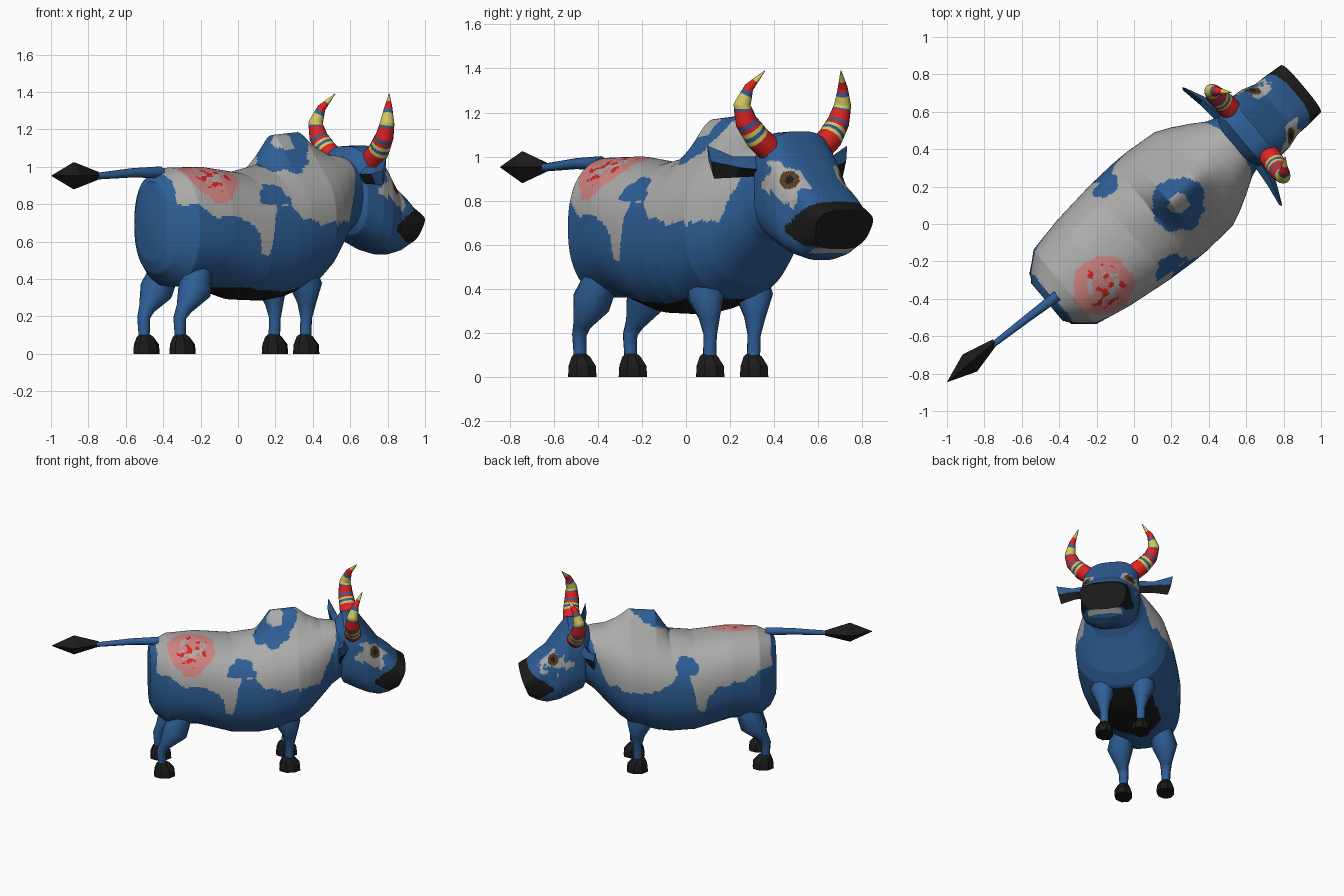
import bpy, bmesh, math
from mathutils import Vector, noise

if "Cube" in bpy.data.objects:
    bpy.data.objects.remove(bpy.data.objects["Cube"])

# The animal stands along a line turned 40 degrees; parts use (along, side, up)
CA, SA, T0 = math.cos(math.radians(40)), math.sin(math.radians(40)), -0.02

def world(p):
    s, t, z = p[0], p[1] + T0, p[2]
    return Vector((s * CA - t * SA, s * SA + t * CA, z))

NAMES = [("blue hide", (0.028, 0.115, 0.31)), ("grey white", (0.41, 0.41, 0.405)),
         ("black", (0.011, 0.011, 0.011)), ("red", (0.72, 0.018, 0.018)),
         ("yellow", (0.66, 0.58, 0.11)), ("pink", (0.62, 0.23, 0.22)),
         ("brown", (0.09, 0.045, 0.015))]
MATS = []
for n, c in NAMES:
    m = bpy.data.materials.new(n)
    m.diffuse_color = (*c, 1)
    m.use_nodes = True
    m.node_tree.nodes["Principled BSDF"].inputs["Base Color"].default_value = m.diffuse_color
    MATS.append(m)
BLUE, WHITE, BLACK, RED, YELLOW, PINK, BROWN = range(7)

def wobble(p, f):
    return noise.noise(Vector(p) * f)

def interp(rows, x):
    for a, b in zip(rows, rows[1:]):
        if x <= b[0]:
            k = max(0, (x - a[0]) / (b[0] - a[0]))
            return [u + (v - u) * k for u, v in zip(a, b)]
    return list(rows[-1])

def loft(name, rings, rule, angle=40):
    """Skin rings of local points, colour each face by rule(centre, fraction along)."""
    bm = bmesh.new()
    vs = [[bm.verts.new(world(p)) for p in r] for r in rings]
    n = len(rings[0])

    def face(verts, pts, f):
        centre = sum((Vector(p) for p in pts), Vector()) / len(pts)
        bm.faces.new(verts).material_index = rule(centre, f)
    for i in range(len(rings) - 1):
        for j in range(n):
            k = (j + 1) % n
            face((vs[i][j], vs[i][k], vs[i + 1][k], vs[i + 1][j]),
                 (rings[i][j], rings[i][k], rings[i + 1][k], rings[i + 1][j]), (i + .5) / (len(rings) - 1))
    face(vs[0][::-1], rings[0], 0)
    face(vs[-1], rings[-1], 1)
    bmesh.ops.recalc_face_normals(bm, faces=bm.faces)
    me = bpy.data.meshes.new(name)
    bm.to_mesh(me)
    bm.free()
    for m in MATS:
        me.materials.append(m)
    ob = bpy.data.objects.new(name, me)
    bpy.context.collection.objects.link(ob)
    bpy.ops.object.select_all(action='DESELECT')
    ob.select_set(True)
    bpy.context.view_layer.objects.active = ob
    bpy.ops.object.shade_smooth_by_angle(angle=math.radians(angle))
    return ob

def tube(name, path, sides, rule, steps=1, angle=60):
    """Round tube along (along, side, up, radius) points."""
    pts = []
    for a, b in zip(path, path[1:]):
        pts += [[u + (v - u) * i / steps for u, v in zip(a, b)] for i in range(steps)]
    pts.append(list(path[-1]))
    rings = []
    for i, p in enumerate(pts):
        lo, hi = max(i - steps // 2 - 1, 0), min(i + steps // 2 + 1, len(pts) - 1)
        d = (Vector(pts[hi][:3]) - Vector(pts[lo][:3])).normalized()
        a = d.cross(Vector((0, 1, 0))).normalized()
        b = d.cross(a)
        rings.append([Vector(p[:3]) + p[3] * (a * math.cos(w) + b * math.sin(w))
                      for w in (2 * math.pi * j / sides for j in range(sides))])
    return loft(name, rings, rule, angle)

def oval(s, zb, zt, hw, n, count):
    out = []
    for j in range(count):
        a = 2 * math.pi * j / count
        c, d = math.cos(a), math.sin(a)
        out.append(Vector((s, hw * math.copysign(abs(c) ** (2 / n), c),
                           (zb + zt) / 2 + (zt - zb) / 2 * math.copysign(abs(d) ** (2 / n), d))))
    return out

# Body: along, bottom, top, half width, hump height
BODY = [(-.625, .5, .92, .13, 0), (-.59, .43, .96, .18, 0), (-.5, .36, .995, .26, 0),
        (-.3, .36, 1.0, .30, 0), (-.05, .29, .97, .33, 0), (.12, .285, .98, .34, .03),
        (.22, .30, 1.0, .34, .17), (.4, .36, 1.03, .325, .155), (.48, .42, 1.04, .29, .08),
        (.57, .52, 1.05, .24, .02), (.65, .61, 1.06, .19, 0), (.74, .68, 1.04, .16, 0)]
# Lower edge of the pale saddle
EDGE = [(-.65, .81), (-.5, .8), (-.42, .74), (-.2, .71), (-.13, .65), (-.11, .53), (-.06, .53),
        (-.03, .70), (0, .79), (.09, .80), (.14, .73), (.3, .69), (.55, .71), (.62, .84), (.68, 1.03), (.7, 2)]

def body_paint(p, f):
    s, t, z = p
    w = wobble(p, 11) + .6 * wobble(p, 27)
    if z < .355 and abs(t) < .2 and -.29 < s < .38:
        return BLACK
    if s < -.585 + .012 * w or z < interp(EDGE, s)[1] + .025 * w:
        return BLUE
    ring = math.hypot((s - .25) / 1.05, t + .05) + .022 * w
    if z > .9 and .05 < ring < .14:
        return BLUE
    if z > .8 and (math.hypot(s / .1, (t + .28) / .06) < 1 + .3 * w
                   or math.hypot((s - .01) / .08, (t - .28) / .06) < 1 + .3 * w):
        return BLUE
    d = math.hypot((s + .335) / .17, (t + .13) / .155) + .12 * w
    if d < 1 and z > .80:
        v = wobble(p + Vector((3, 1, 2)), 24)
        if v > .2 and d < .72:
            return RED
        if d > .6 or d < .35 or v < -.15:
            return PINK
    return WHITE

rings = []
for i in range(221):
    s, zb, zt, hw, hump = interp(BODY, -.625 + 1.365 * i / 220)
    r = oval(s, zb, zt, hw, 2.3, 180)
    for p in r:
        if p.z > (zb + zt) / 2:
            p.z += hump * math.exp(-(p.y / .13) ** 2)
    rings.append(r)
loft("body", rings, body_paint)

# Head: along, bottom, top, half width
HEAD = [(.68, .74, 1.05, .13), (.73, .63, 1.11, .19), (.83, .58, 1.115, .205), (.9, .55, 1.02, .2),
        (.98, .53, .91, .175), (1.07, .545, .80, .165), (1.13, .58, .755, .16)]

def head_paint(p, f):
    s, t, z = p
    w = wobble(p, 14) + .5 * wobble(p, 33)
    if s > .94 and abs(z - .67) < .015 + (s - .94) * .65 and z > .592 or f == 1:
        return BLACK
    if s > 1.0 and .562 < z < .585 and abs(t) < .12:
        return WHITE
    eye = (p - Vector((.945, math.copysign(.16, t), .895))).length
    if eye < .02:
        return BLACK
    if eye < .045:
        return BROWN
    if abs(t) > .1 and math.hypot((s - .915) / .12, (z - .88) / .09) < .85 + .8 * w and z < .98:
        return WHITE
    return BLUE

rings = []
for i in range(101):
    s, zb, zt, hw = interp(HEAD, .68 + .45 * i / 100)
    r = oval(s, zb, zt, hw, 3.0, 120)
    k = max(0, s - .98)
    for p in r:
        p.y *= 1 + k * (p.z - .66) * 9
        p.x += k * (p.z - .66) * 2.6
    rings.append(r)
loft("head", rings, head_paint)

# Striped horns, ears and legs on both sides
STRIPES = [(1.095, RED), (1.11, YELLOW), (1.122, BLUE), (1.136, YELLOW), (1.15, RED), (1.165, BLUE),
           (1.22, RED), (1.228, BLUE), (1.285, YELLOW), (1.302, BLUE), (1.345, RED), (2, YELLOW)]

def along_horn(p, f):
    return next(c for z, c in STRIPES if 1.02 + .37 * f < z)

def blue(p, f):
    return BLUE

def black(p, f):
    return BLACK

for k, side in ((1, "left"), (-1, "right")):
    tube(side + "_horn", [(.79, k * .13, 1.02, .06), (.785, k * .215, 1.085, .058), (.775, k * .275, 1.16, .05),
                          (.775, k * .298, 1.235, .039), (.80, k * .277, 1.315, .022), (.85, k * .225, 1.39, .002)],
         12, along_horn, 16)
    loft(side + "_ear",
         [[(.76, k * .17, .94), (.73, k * .17, 1.0), (.69, k * .17, .96), (.72, k * .17, .91)],
          [(.735, k * .28, .95), (.705, k * .29, 1.0), (.68, k * .28, .96), (.71, k * .28, .905)],
          [(.678, k * .40, .98), (.668, k * .415, 1.05), (.66, k * .40, .98), (.675, k * .38, .90)]],
         lambda p, f: BLACK if p.z < .955 and p.x > .695 else BLUE, 20)
    tube("rear_leg_" + side, [(-.545, k * .15, .08, .029), (-.55, k * .15, .19, .034), (-.525, k * .155, .24, .043),
                              (-.455, k * .16, .335, .09), (-.41, k * .13, .46, .08)], 10, blue)
    tube("front_leg_" + side, [(.345, k * .13, .08, .031), (.35, k * .13, .19, .031), (.35, k * .135, .27, .05),
                               (.34, k * .145, .36, .085), (.30, k * .13, .47, .08)], 10, blue)
    for name, s, t in (("rear_hoof_", -.53, .15), ("front_hoof_", .35, .13)):
        rows = [(0, .078, .062, 0), (.05, .074, .06, 0), (.092, .047, .042, -.01), (.103, .03, .03, -.012)]
        loft(name + side, [[(s + o + a * math.cos(w), k * t + b * math.sin(w), z)
                            for w in (math.pi * (j + .5) / 4 for j in range(8))]
                           for z, a, b, o in rows], black, 25)

# Tail and its diamond tuft
tube("tail", [(-.56, -.01, .97, .032), (-.75, 0, .968, .025), (-.99, .01, .95, .018)], 6, blue)
loft("tail_tuft", [[(s, .015 + a, .952), (s, .015, .952 + b), (s, .015 - a, .952), (s, .015, .952 - b)]
                   for s, a, b in ((-.975, .018, .02), (-1.15, .06, .073), (-1.305, .002, .002))], black, 20)
